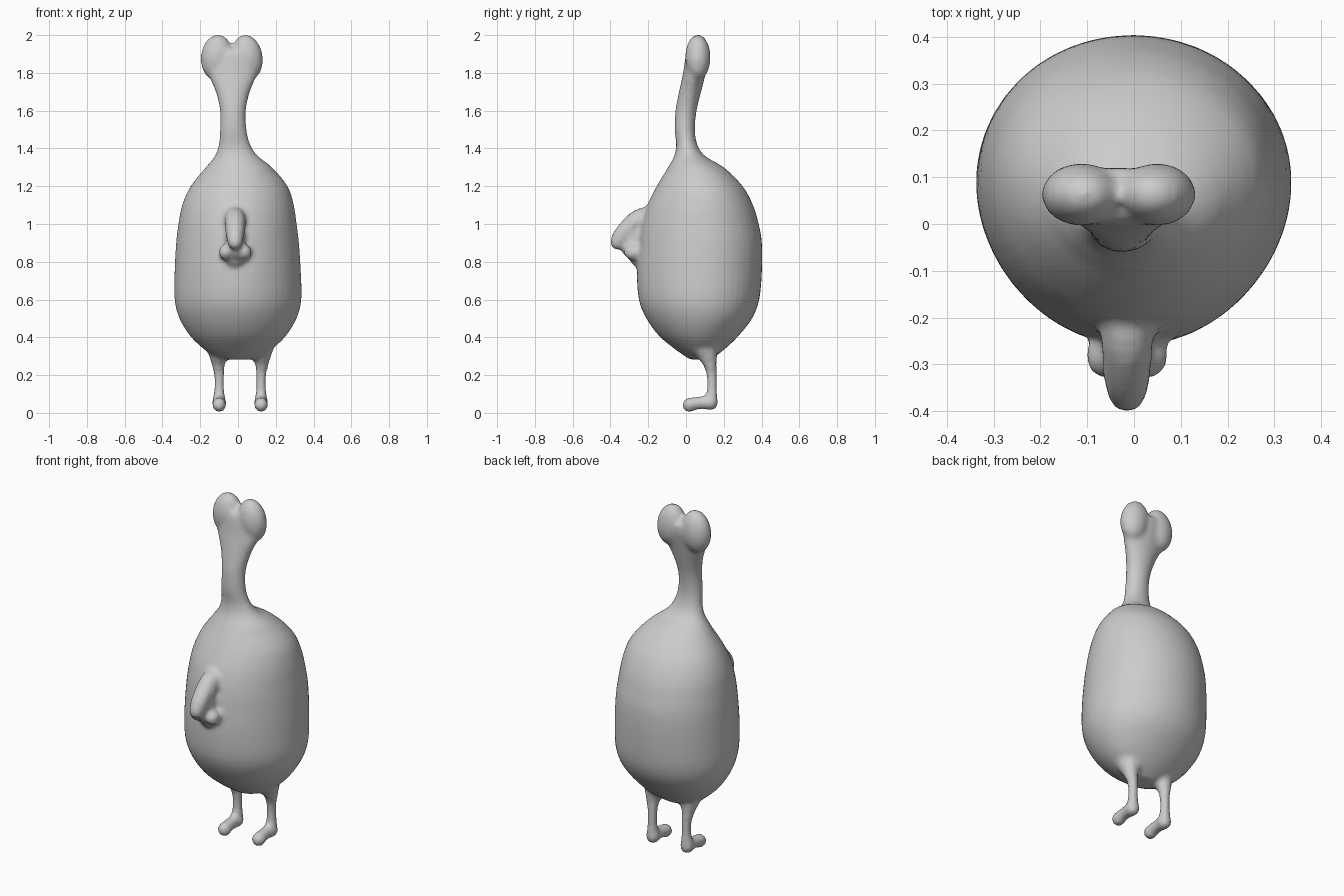
import bpy, bmesh, math
from mathutils import Vector, Matrix

if "Cube" in bpy.data.objects:
    bpy.data.objects.remove(bpy.data.objects["Cube"])

bm = bmesh.new()


def spline(rows, steps):
    """Catmull-Rom interpolation through rows of numbers."""
    out = []
    for i in range(len(rows) - 1):
        p0, p1, p2 = rows[max(i - 1, 0)], rows[i], rows[i + 1]
        p3 = rows[min(i + 2, len(rows) - 1)]
        for s in range(steps):
            t = s / steps
            out.append([0.5 * (2 * b + (c - a) * t + (2 * a - 5 * b + 4 * c - d) * t * t
                               + (3 * b - a - 3 * c + d) * t ** 3)
                        for a, b, c, d in zip(p0, p1, p2, p3)])
    return out + [list(rows[-1])]


def skin(rings):
    """Join equal rings of points into a closed, capped shell."""
    rings = [[bm.verts.new(p) for p in ring] for ring in rings]
    n = len(rings[0])
    for lo, hi in zip(rings, rings[1:]):
        for i in range(n):
            j = (i + 1) % n
            bm.faces.new((lo[i], lo[j], hi[j], hi[i]))
    bm.faces.new(rings[0][::-1])
    bm.faces.new(rings[-1])


def loft(rows, skew, n=48):
    """Rows are z, x min, x max, y min, y max of stacked oval sections."""
    rings = []
    for z, x0, x1, y0, y1 in spline(rows, 3):
        k = skew if z < 1.3 else 0
        ring = []
        for i in range(n):
            a = math.tau * i / n
            c, s = math.cos(a), math.sin(a)
            ring.append(((x0 + x1) / 2 + (x1 - x0) / 2 * c * (1 + k * s),
                         (y0 + y1) / 2 + (y1 - y0) / 2 * s, z))
        rings.append(ring)
    skin(rings)


def ball(center, radii, tilt=0, n=14, m=9):
    rot = Matrix.Rotation(tilt, 3, 'Y')
    rings = []
    for j in range(m):
        lat = math.pi * ((j + 0.25) / (m - 0.5) - 0.5)
        rings.append([Vector(center) + rot @ Vector((
            radii[0] * math.cos(lat) * math.cos(math.tau * i / n),
            radii[1] * math.cos(lat) * math.sin(math.tau * i / n),
            radii[2] * math.sin(lat))) for i in range(n)])
    skin(rings)


def limb(rows, steps=4):
    """Rows are x, y, z, radius of a chain of balls."""
    for x, y, z, r in spline(rows, steps):
        ball((x, y, z), (r, r, r), n=10, m=7)


# Egg-shaped body running up into the neck and flat head
loft([
    (0.283, -0.07, 0.08, 0.02, 0.13),
    (0.31, -0.14, 0.14, -0.02, 0.17),
    (0.35, -0.195, 0.195, -0.075, 0.22),
    (0.41, -0.255, 0.255, -0.145, 0.28),
    (0.50, -0.31, 0.31, -0.21, 0.35),
    (0.60, -0.335, 0.335, -0.25, 0.388),
    (0.75, -0.335, 0.332, -0.26, 0.402),
    (0.90, -0.327, 0.322, -0.25, 0.402),
    (1.00, -0.315, 0.31, -0.235, 0.385),
    (1.10, -0.295, 0.295, -0.205, 0.355),
    (1.20, -0.25, 0.262, -0.155, 0.30),
    (1.30, -0.17, 0.18, -0.095, 0.20),
    (1.36, -0.122, 0.105, -0.062, 0.10),
    (1.42, -0.102, 0.065, -0.052, 0.06),
    (1.50, -0.095, 0.045, -0.06, 0.047),
    (1.60, -0.095, 0.041, -0.056, 0.056),
    (1.70, -0.118, 0.063, -0.037, 0.08),
    (1.80, -0.16, 0.103, -0.015, 0.105),
    (1.87, -0.165, 0.105, -0.005, 0.12),
    (1.92, -0.12, 0.06, 0.005, 0.118),
], 0.06)

# Two rounded lobes on top of the head
ball((-0.112, 0.063, 1.882), (0.085, 0.067, 0.121), 0.1, 24, 16)
ball((0.049, 0.063, 1.882), (0.082, 0.067, 0.121), -0.15, 24, 16)

# Hooked nose with side nostrils
limb([(-0.02, -0.17, 1.04, 0.06), (-0.015, -0.25, 1.02, 0.058),
      (-0.015, -0.325, 0.955, 0.052), (-0.015, -0.362, 0.905, 0.042)])
ball((-0.015, -0.26, 0.92), (0.052, 0.10, 0.12))
ball((-0.015, -0.25, 0.83), (0.06, 0.05, 0.06))
for side in (-1, 1):
    ball((-0.015 + side * 0.05, -0.28, 0.85), (0.038, 0.05, 0.042))

# Thin legs with forward-pointing feet
for x, side in ((-0.1, -1), (0.122, 1)):
    limb([(x - side * 0.003, 0.10, 0.36, 0.075), (x + side * 0.004, 0.125, 0.27, 0.040),
          (x, 0.136, 0.20, 0.029), (x, 0.137, 0.12, 0.029),
          (x, 0.132, 0.055, 0.039)])
    limb([(x, 0.132, 0.052, 0.039), (x, 0.085, 0.055, 0.035),
          (x, 0.04, 0.048, 0.035), (x, 0.018, 0.042, 0.039)])

mesh = bpy.data.meshes.new("creature_body")
bm.to_mesh(mesh)
bm.free()
body = bpy.data.objects.new("creature_body", mesh)
bpy.context.collection.objects.link(body)

# Fuse the parts into one soft skin
remesh = body.modifiers.new("fuse", 'REMESH')
remesh.mode = 'VOXEL'
remesh.voxel_size = 0.013
remesh.use_smooth_shade = True
soften = body.modifiers.new("soften", 'SMOOTH')
soften.factor = 0.5
soften.iterations = 4
